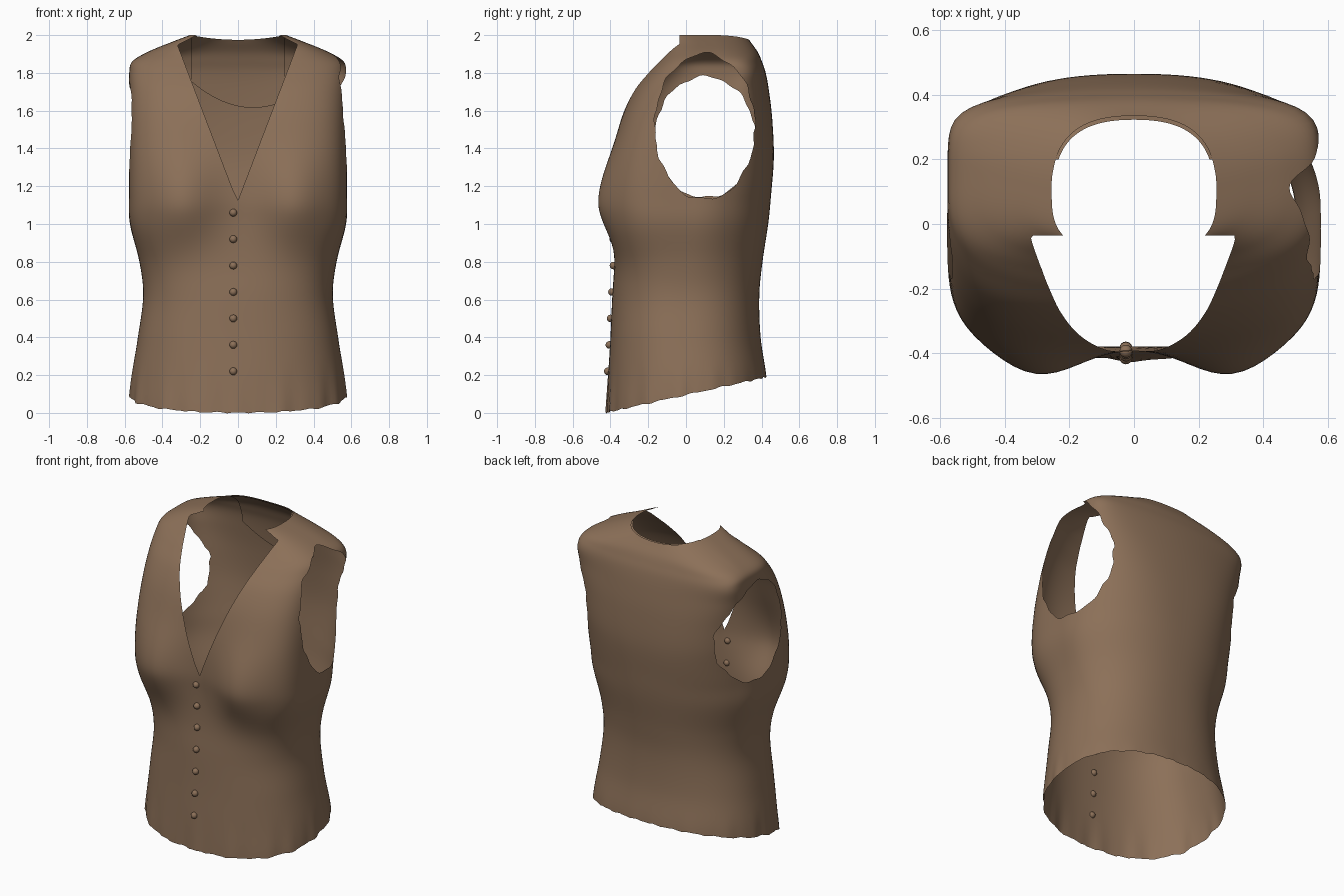
import bpy, bmesh, math
from mathutils import Vector

if "Cube" in bpy.data.objects:
    bpy.data.objects.remove(bpy.data.objects["Cube"])

SEG, SUB = 128, 6

# Torso rings: height, half width, front y, back y, front squareness, back squareness, back taper
RINGS = [(-.06, .572, -.425, .44, 2.3, 2.3, 0), (.05, .575, -.42, .435, 2.3, 2.3, 0),
         (.2, .562, -.412, .425, 2.3, 2.3, 0), (.4, .53, -.40, .395, 2.4, 2.3, 0),
         (.62, .502, -.39, .388, 2.5, 2.3, 0), (.8, .522, -.378, .405, 2.9, 2.25, .01),
         (1.0, .572, -.375, .435, 4.0, 2.3, .02), (1.15, .578, -.382, .45, 4.4, 2.5, .03),
         (1.35, .578, -.378, .465, 4.2, 3.2, .06), (1.55, .578, -.343, .457, 3.7, 4.6, .08),
         (1.7, .577, -.28, .44, 3.4, 7, .08), (1.80, .576, -.205, .422, 3.2, 9, .065),
         (1.86, .560, -.15, .402, 3.1, 7, .06), (1.91, .48, -.11, .38, 3, 4, .04),
         (1.96, .36, -.085, .345, 3, 2.6, .01), (2.0, .255, -.08, .318, 3.5, 2.2, 0)]


def spline(a, b, c, d, t):
    return [.5 * (2 * q + (r - p) * t + (2 * p - 5 * q + 4 * r - s) * t * t
                  + (3 * q - p - 3 * r + s) * t ** 3) for p, q, r, s in zip(a, b, c, d)]


def rings():
    n = len(RINGS)
    out = []
    for i in range(n - 1):
        pts = [RINGS[max(0, min(n - 1, i + k))] for k in (-1, 0, 1, 2)]
        out += [spline(*pts, j / SUB) for j in range(SUB)]
    return out + [RINGS[-1]]


def surface_point(ring, a, inset=0):
    z, w, f, b, nf, nb, taper = ring
    c, s = math.cos(a), math.sin(a)
    n = nf if s < 0 else nb
    r = (abs(c) ** n + abs(s) ** n) ** (-1 / n)
    x = (w - inset) * r * c
    y = (f + b) / 2 + ((b - f) / 2 - inset) * r * s
    front = max(0, -s)
    # back curves forward toward the shoulder blades' outer edge
    y -= taper * (x / w) ** 2 * min(1, max(0, s) * 2)
    # bust swell
    sz = .19 if z < 1.1 else .26
    for side in (-.297, .297):
        y -= .089 * min(1, front * 2) * math.exp(-((x - side) / .18) ** 2 - ((z - 1.1) / sz) ** 2)
    # gathered folds near the hem
    fold = max(0, 1 - z / .3) ** 1.5 * .006 * (math.sin(17 * a) + .6 * math.sin(29 * a + 1))
    return Vector((x - fold * c, y - fold * s * .6, z))


def trim(bm, g):
    """Cut the shell along g = 0 and drop the side where g > 0."""
    val = {v: g(v.co) or -1e-6 for v in bm.verts}
    for e in list(bm.edges):
        v0, v1 = e.verts
        p, q = val[v0], val[v1]
        if p * q < 0:
            t = min(.98, max(.02, p / (p - q)))
            val[bmesh.utils.edge_split(e, v0, t)[1]] = 0
    for f in list(bm.faces):
        cut = [v for v in f.verts if val[v] == 0]
        if len(cut) == 2:
            bmesh.utils.face_split(f, cut[0], cut[1])
    bmesh.ops.delete(bm, geom=[f for f in bm.faces if sum(val[v] for v in f.verts) > 0],
                     context='FACES')


def v_neck(p):
    return min(.02 + .382 * (p.z - 1.17) - abs(p.x + .003), -.035 - p.y)


def back_neck(p):
    return min(p.z - 1.975 - .4 * p.x ** 2, p.y - .02)


def hem(p):
    a = math.atan2(p.y, p.x)
    return .095 + .222 * p.y + .003 * math.sin(23 * a) + .002 * math.sin(41 * a) - p.z


def armhole(side, cz, rz):
    def g(p):
        a = math.atan2(p.z - cz, p.y - .1)
        rag = 1 + .015 * math.sin(9 * a) + .012 * math.sin(17 * a + side)
        d = math.hypot((p.y - .1) / .265, (p.z - cz) / rz)
        return min(rag - d, side * p.x - .3)
    return g


def shell(name, cuts, inset=0):
    bm = bmesh.new()
    rows = [[bm.verts.new(surface_point(r, 2 * math.pi * k / SEG, inset)) for k in range(SEG)]
            for r in rings()]
    for lo, hi in zip(rows, rows[1:]):
        for k in range(SEG):
            m = (k + 1) % SEG
            bm.faces.new((lo[k], lo[m], hi[m], hi[k]))
    for g in cuts:
        trim(bm, g)
    bmesh.ops.delete(bm, geom=[v for v in bm.verts if not v.link_faces], context='VERTS')
    return finish(name, bm, cloth)


def finish(name, bm, mat):
    me = bpy.data.meshes.new(name)
    for f in bm.faces:
        f.smooth = True
    bm.to_mesh(me)
    bm.free()
    me.materials.append(mat)
    ob = bpy.data.objects.new(name, me)
    bpy.context.collection.objects.link(ob)
    return ob


cloth = bpy.data.materials.new("brown_cloth")
cloth.diffuse_color = (.262, .162, .098, 1)
cloth.use_nodes = True
cloth.node_tree.nodes["Principled BSDF"].inputs["Base Color"].default_value = cloth.diffuse_color

# Vest body with neck, arm and hem openings
shell("vest_body", [v_neck, back_neck, hem, armhole(1, 1.515, .385), armhole(-1, 1.46, .32)])

# Facing inside the back of the neck
shell("neck_facing", [back_neck, lambda p: .2 - p.y, lambda p: abs(p.x) - .25,
                      lambda p: 1.615 + 1.3 * (p.x - .08) ** 2 - p.z], inset=.012)

# Button row down the front
all_rings = rings()
for i in range(7):
    z = .22 + .14 * i
    ring = min(all_rings, key=lambda r: abs(r[0] - z))
    y = surface_point(ring, -math.pi / 2 - .06).y
    bm = bmesh.new()
    bmesh.ops.create_uvsphere(bm, u_segments=16, v_segments=10, radius=.02)
    bmesh.ops.translate(bm, verts=bm.verts, vec=(-.025, y - .004, z))
    finish(f"button_{i + 1}", bm, cloth)
